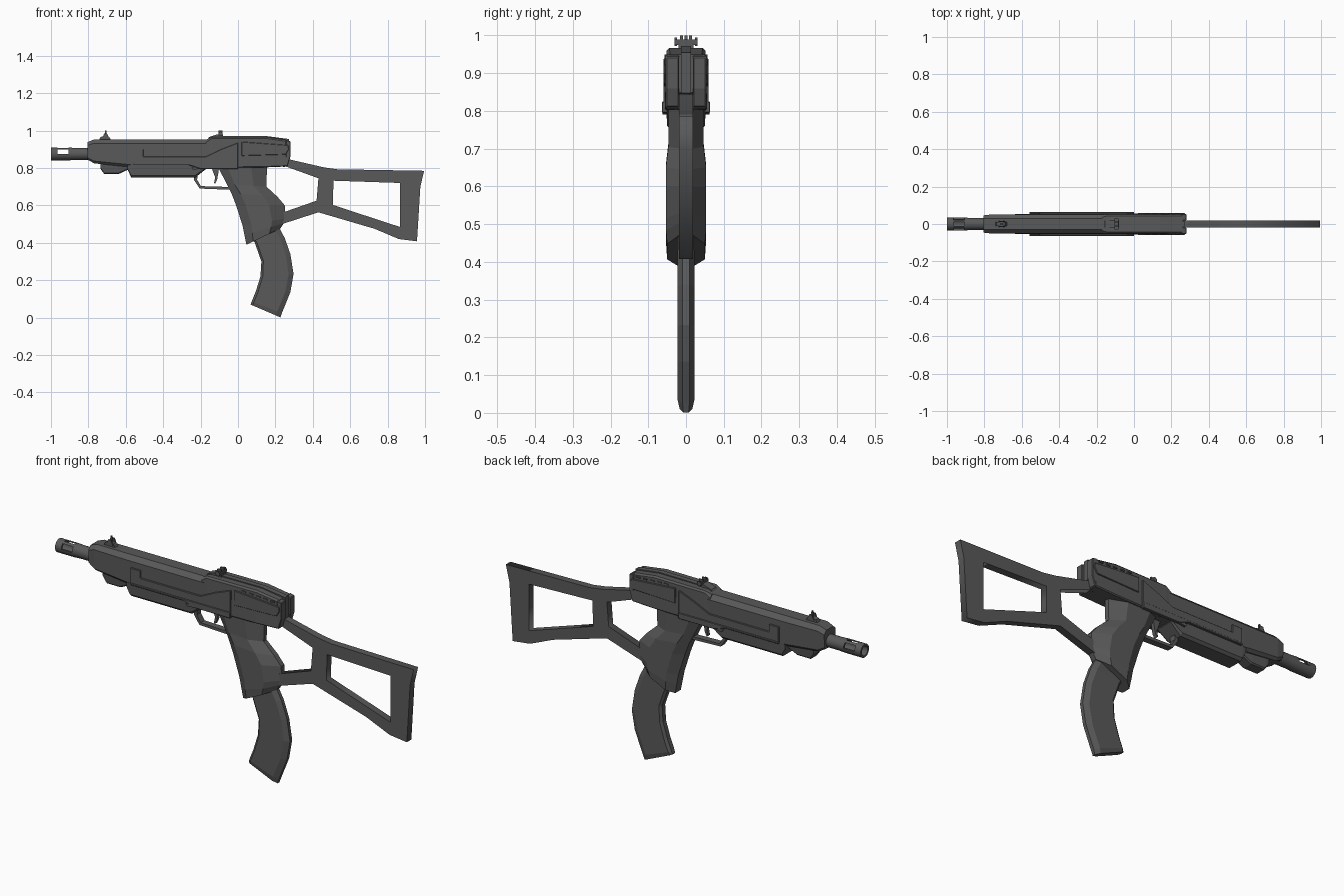
import bpy, bmesh, math
from mathutils import Vector

if "Cube" in bpy.data.objects:
    bpy.data.objects.remove(bpy.data.objects["Cube"])

metal = bpy.data.materials.new("dark gunmetal")
metal.diffuse_color = (0.1, 0.1, 0.1, 1)
metal.use_nodes = True
metal.node_tree.nodes["Principled BSDF"].inputs["Base Color"].default_value = metal.diffuse_color


def finish(name, bm, bevel=0):
    bmesh.ops.recalc_face_normals(bm, faces=bm.faces)
    me = bpy.data.meshes.new(name)
    bm.to_mesh(me)
    bm.free()
    me.materials.append(metal)
    ob = bpy.data.objects.new(name, me)
    bpy.context.collection.objects.link(ob)
    if bevel:
        m = ob.modifiers.new("bevel", 'BEVEL')
        m.width, m.segments, m.limit_method = bevel, 1, 'ANGLE'
    return ob


def loft(name, rings, bevel=0):
    """Skin closed rings of equal point count and cap both ends."""
    bm = bmesh.new()
    vs = [[bm.verts.new(p) for p in r] for r in rings]
    n = len(vs[0])
    for a, b in zip(vs, vs[1:]):
        for i in range(n):
            j = (i + 1) % n
            bm.faces.new((a[i], a[j], b[j], b[i]))
    bm.faces.new(vs[0])
    bm.faces.new(vs[-1])
    return finish(name, bm, bevel)


def prism(name, pts, y0, y1, bevel=0):
    """Side profile in (x, z) spanning y0 to y1."""
    return loft(name, [[(x, y, z) for x, z in pts] for y in (y0, y1)], bevel)


def sides(name, pts, y0, y1, bevel=0):
    """The same plate on the left and the right."""
    prism(name + "_right", pts, -y1, -y0, bevel)
    prism(name + "_left", pts, y0, y1, bevel)


def rect(x0, x1, z0, z1):
    return [(x0, z0), (x1, z0), (x1, z1), (x0, z1)]


def shell(name, stations):
    """Body along x: (x, bottom, top, half width low, half width high, chamfer)."""
    rings = []
    for x, b, t, wl, wh, c in stations:
        half = [(wl - c * .6, b), (wl, b + c * .6), (wh, t - c), (wh - c, t)]
        rings.append([(x, y, z) for y, z in half] +
                     [(x, -y, z) for y, z in reversed(half)])
    return loft(name, rings)


def handle(name, rows, section):
    """Section (t from front to back, width factor) along (front, back, half width)."""
    rings = []
    for f, b, w in rows:
        pts = [(f[0] + (b[0] - f[0]) * t, w * k, f[1] + (b[1] - f[1]) * t) for t, k in section]
        rings.append(pts + [(x, -y, z) for x, y, z in reversed(pts)])
    return loft(name, rings)


# Barrel: hollow tube with vent slots near the muzzle
def lathe_tube(name, profile, zc, n=20):
    bm = bmesh.new()
    rings = [[bm.verts.new((x, r * math.cos(2 * math.pi * i / n),
                            zc + r * math.sin(2 * math.pi * i / n))) for i in range(n)]
             for x, r in profile]
    for a, b in zip(rings, rings[1:] + rings[:1]):
        for i in range(n):
            j = (i + 1) % n
            bm.faces.new((a[i], a[j], b[j], b[i]))
    return finish(name, bm)


barrel = lathe_tube("barrel", [(-1, .034), (-.9, .034), (-.87, .032), (-.78, .032),
                               (-.78, .024), (-1, .024)], .875)
cut_side = prism("slot_cutter_side", rect(-.965, -.905, .875, .9), -.06, .06)
cut_top = prism("slot_cutter_top", rect(-.965, -.905, .88, .95), -.01, .01)
for c in (cut_side, cut_top):
    c.hide_render = True
    c.hide_viewport = True
    m = barrel.modifiers.new("slot", 'BOOLEAN')
    m.object, m.operation, m.solver = c, 'DIFFERENCE', 'EXACT'
bpy.context.view_layer.objects.active = barrel
barrel.select_set(True)
bpy.ops.object.shade_smooth_by_angle(angle=math.radians(35))

# Front housing and rear receiver
shell("front_housing", [(-.805, .845, .938, .044, .046, .018), (-.77, .825, .952, .05, .05, .02),
                        (-.58, .805, .952, .053, .052, .022), (-.1, .8, .952, .053, .052, .022)])
shell("receiver", [(-.17, .8, .952, .053, .05, .014), (-.14, .8, .965, .055, .052, .008),
                   (.14, .803, .967, .056, .052, .008), (.262, .808, .95, .056, .05, .008)])
sides("receiver_end", [(.255, .81), (.265, .81), (.28, .86), (.28, .943), (.255, .95)],
      .018, .054, .003)
prism("receiver_spine", [(-.12, .95), (-.1, .97), (.14, .972), (.272, .955), (.272, .81),
                         (.24, .805), (.2, .9)], -.013, .013)

# Lower handguard with its front lug
shell("handguard", [(-.59, .79, .84, .05, .05, .01), (-.57, .748, .84, .05, .053, .02),
                    (-.23, .748, .84, .05, .053, .02), (-.17, .795, .84, .05, .053, .01)])
shell("front_lug", [(-.735, .795, .84, .03, .036, .01), (-.715, .767, .84, .03, .036, .01),
                    (-.64, .767, .84, .03, .036, .01), (-.59, .79, .84, .03, .036, .01)])

# Raised side panels, lower flange and rear covers
sides("side_panel", [(-.56, .82), (-.56, .9), (-.505, .9), (-.505, .862), (-.17, .862),
                     (-.09, .9), (0, .935), (0, .82)], .048, .06, .002)
sides("lower_flange", [(-.56, .815), (-.26, .815), (-.2, .795), (0, .795), (0, .825),
                       (-.56, .825)], .048, .064, .002)
sides("rear_cover", [(.02, .865), (.255, .872), (.272, .9), (.268, .922), (.02, .94)],
      .05, .059, .002)
for i in range(5):
    x = .06 + i * .04
    z = .943 - i * .002
    sides("vent_%d" % (i + 1), rect(x, x + .022, z, z + .006), .05, .057)
sides("selector", [(-.25, .803), (-.19, .815), (-.18, .8), (-.24, .79)], .05, .062)

# Sights
prism("front_sight_base", [(-.745, .945), (-.735, .965), (-.715, .972), (-.69, .968),
                           (-.675, .945)], -.012, .012)
prism("front_sight_post", [(-.714, .96), (-.711, 1), (-.704, 1), (-.7, .96)], -.004, .004)
sides("front_sight_ear", [(-.725, .96), (-.715, .985), (-.7, .985), (-.69, .96)], .01, .016)
prism("rear_sight_base", [(-.165, .95), (-.155, .965), (-.11, .98), (-.08, .98), (-.08, .96)],
      -.02, .02)
prism("rear_sight_bar", rect(-.105, -.083, .975, .99), -.03, .03)
sides("rear_sight_ear", rect(-.105, -.083, .98, 1), .008, .016)
sides("rear_sight_knob", rect(-.1, -.088, .972, .995), .024, .03)

# Trigger and guard
prism("trigger", [(-.145, .81), (-.1, .81), (-.105, .775), (-.112, .735), (-.122, .715),
                  (-.128, .72), (-.122, .75)], -.009, .009)
guard = [(-.235, .76), (-.235, .735), (-.205, .69), (-.03, .683)]
guard_in = [(-.03, .698), (-.198, .703), (-.219, .737), (-.215, .765)]
prism("trigger_guard", guard + guard_in, -.016, .016)

# Grip, wide at the sides with a narrow ridge at the back
handle("grip", [((-.11, .81), (.155, .81), .046), ((-.06, .715), (.152, .7), .047),
                ((-.035, .665), (.212, .645), .053), ((-.01, .6), (.25, .6), .053),
                ((.025, .49), (.255, .53), .053), ((.035, .44), (.245, .505), .053),
                ((.045, .39), (.225, .475), .05)],
       [(0, .45), (.2, 1), (.68, 1), (1, .25)])

# Curved magazine
handle("magazine", [((.06, .44), (.21, .5), .021), ((.09, .4), (.25, .425), .022),
                    ((.125, .3), (.28, .34), .022), ((.12, .22), (.297, .233), .022),
                    ((.095, .14), (.28, .136), .022), ((.073, .085), (.235, .025), .022),
                    ((.067, .07), (.227, .001), .017)],
       [(0, .55), (.07, 1), (.85, 1), (1, .4)])

# Skeleton stock: outline with a closed window
outline = [(.24, .855), (.3, .84), (.46, .803), (.53, .793), (.995, .785), (.975, .7),
           (.957, .408), (.86, .42), (.73, .475), (.43, .563), (.22, .5), (.22, .555),
           (.42, .625), (.43, .745), (.25, .81)]
outline[10] = (.235, .5)
window = [(.51, .732), (.865, .72), (.865, .485), (.508, .602)]
cu = bpy.data.curves.new("stock", 'CURVE')
cu.dimensions, cu.fill_mode, cu.extrude = '2D', 'BOTH', .018
for pts in (outline, window):
    sp = cu.splines.new('POLY')
    sp.points.add(len(pts) - 1)
    for p, (x, z) in zip(sp.points, pts):
        p.co = (x, z, 0, 1)
    sp.use_cyclic_u = True
cu.materials.append(metal)
stock = bpy.data.objects.new("stock", cu)
stock.rotation_euler.x = math.pi / 2
bpy.context.collection.objects.link(stock)
bpy.ops.object.select_all(action='DESELECT')
stock.select_set(True)
bpy.context.view_layer.objects.active = stock
bpy.ops.object.convert(target='MESH')
